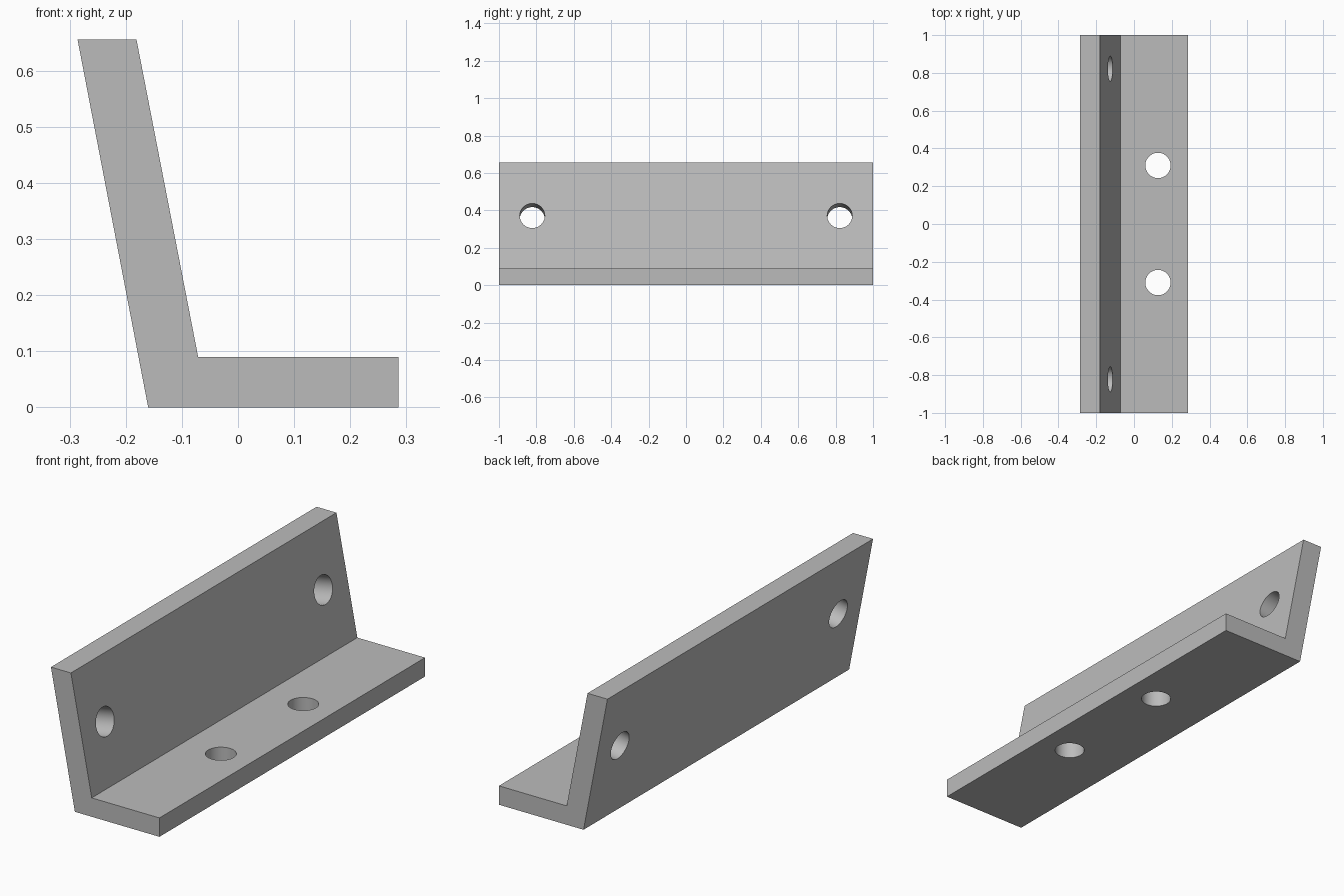
import bpy
import bmesh
import math
from mathutils import Vector

cube = bpy.data.objects.get("Cube")
if cube:
    bpy.data.objects.remove(cube, do_unlink=True)

# Single grey material
grey = bpy.data.materials.new("plain grey")
grey.use_nodes = True
colour = (0.5, 0.5, 0.5, 1.0)
grey.diffuse_color = colour
grey.node_tree.nodes["Principled BSDF"].inputs["Base Color"].default_value = colour

# Angled bracket: L profile with a leaning wall, extruded along y
profile = [(-0.16, 0), (0.286, 0), (0.286, 0.09), (-0.071, 0.09),
           (-0.181, 0.656), (-0.286, 0.656)]
bm = bmesh.new()
face = bm.faces.new([bm.verts.new((x, -1, z)) for x, z in profile])
extruded = bmesh.ops.extrude_face_region(bm, geom=[face])["geom"]
bmesh.ops.translate(bm, vec=(0, 2, 0),
                    verts=[v for v in extruded if isinstance(v, bmesh.types.BMVert)])
bmesh.ops.recalc_face_normals(bm, faces=bm.faces)
mesh = bpy.data.meshes.new("angle_bracket")
bm.to_mesh(mesh)
bm.free()
mesh.materials.append(grey)
bracket = bpy.data.objects.new("angle_bracket", mesh)
bpy.context.collection.objects.link(bracket)


def drill(name, centre, axis):
    """Cut a round bolt hole through the bracket along an axis."""
    bpy.ops.mesh.primitive_cylinder_add(vertices=48, radius=0.067, depth=0.3, location=centre)
    cutter = bpy.context.object
    cutter.name = name
    cutter.rotation_euler = axis.to_track_quat("Z", "Y").to_euler()
    cutter.data.materials.append(grey)
    cutter.hide_render = True
    bpy.context.view_layer.objects.active = bracket
    cut = bracket.modifiers.new(name, "BOOLEAN")
    cut.operation = "DIFFERENCE"
    cut.solver = "EXACT"
    cut.object = cutter
    bpy.ops.object.modifier_apply(modifier=cut.name)
    bpy.data.objects.remove(cutter, do_unlink=True)


# Bolt holes: an inner pair in the base, an outer pair square to the leaning wall
wall_normal = Vector((0.566, 0, 0.11))
for side in (-1, 1):
    drill("base_hole", (0.127, side * 0.31, 0.045), Vector((0, 0, 1)))
    drill("wall_hole", (-0.126, side * 0.822, 0.371), wall_normal)

# Smooth hole walls, crisp edges
bpy.ops.object.select_all(action="DESELECT")
bracket.select_set(True)
bpy.context.view_layer.objects.active = bracket
bpy.ops.object.shade_smooth_by_angle(angle=math.radians(30))
